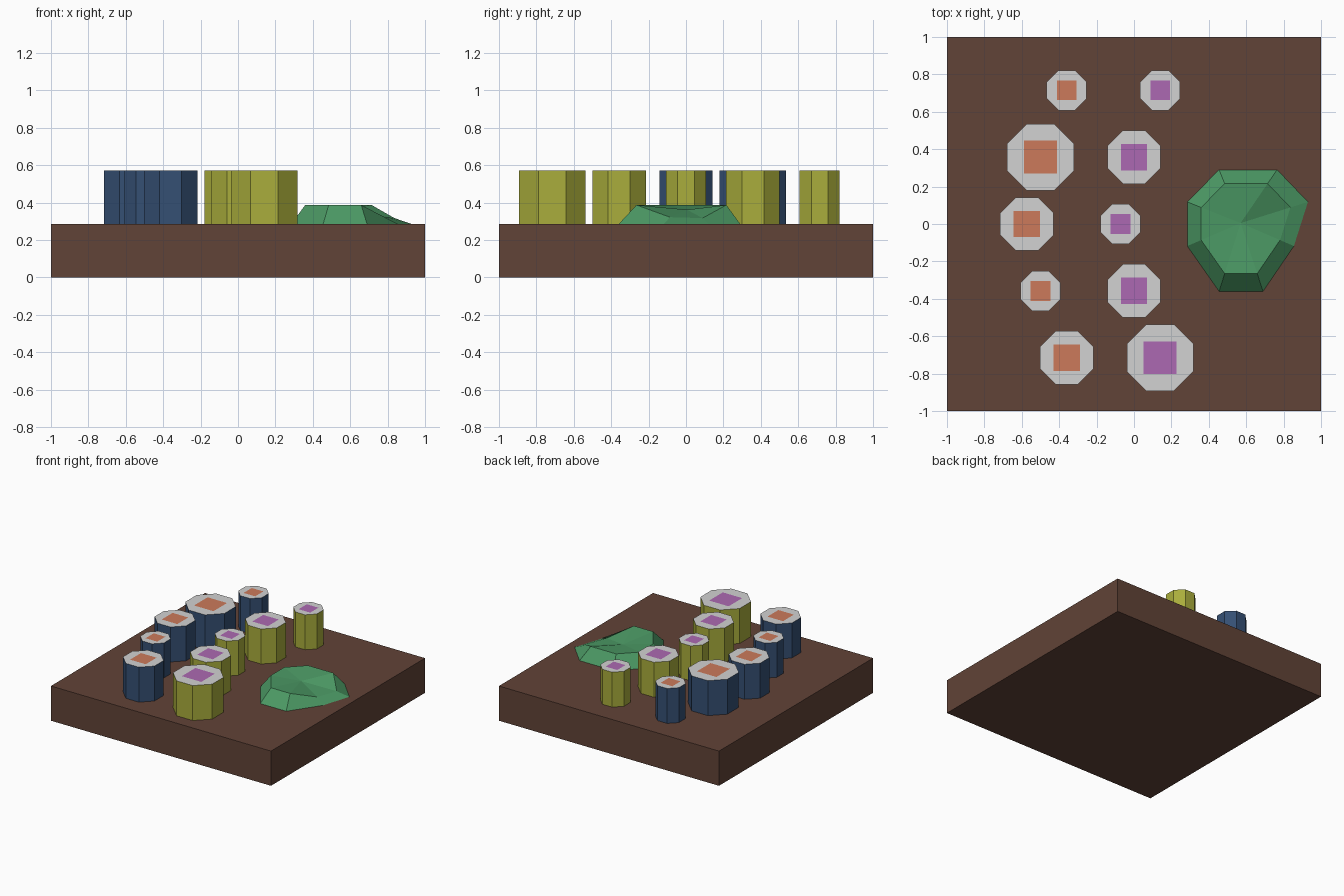
import bpy, bmesh, math

if "Cube" in bpy.data.objects:
    bpy.data.objects.remove(bpy.data.objects["Cube"])


def lin(c):
    c /= 255
    return c / 12.92 if c <= 0.04045 else ((c + 0.055) / 1.055) ** 2.4


def material(name, r, g, b):
    m = bpy.data.materials.new(name)
    m.diffuse_color = (lin(r), lin(g), lin(b), 1)
    m.use_nodes = True
    m.node_tree.nodes["Principled BSDF"].inputs["Base Color"].default_value = m.diffuse_color
    return m


wood = material("brown_wood", 97, 67, 55)
rice = material("rice_grey", 210, 210, 210)
navy = material("navy_wrap", 53, 80, 116)
olive = material("olive_wrap", 170, 174, 60)
orange = material("orange_filling", 204, 122, 91)
purple = material("purple_filling", 172, 105, 178)
green = material("green_paste", 76, 154, 101)

BOARD_TOP, ROLL_TOP = 0.285, 0.572


def finish(name, bm, mats):
    bmesh.ops.recalc_face_normals(bm, faces=bm.faces[:])
    me = bpy.data.meshes.new(name)
    bm.to_mesh(me)
    bm.free()
    for m in mats:
        me.materials.append(m)
    ob = bpy.data.objects.new(name, me)
    bpy.context.collection.objects.link(ob)
    return ob


def roll(name, x, y, r, wrap, filling):
    """Octagonal roll: wrapped sides, rice top, flush square filling."""
    bm = bmesh.new()
    R = r / math.cos(math.pi / 8)
    pts = [(x + R * math.cos(a), y + R * math.sin(a))
           for a in (math.pi / 8 + k * math.pi / 4 for k in range(8))]
    low = [bm.verts.new((*p, BOARD_TOP)) for p in pts]
    top = [bm.verts.new((*p, ROLL_TOP)) for p in pts]
    h = r * 0.495
    sq = [bm.verts.new((x + sx * h, y + sy * h, ROLL_TOP))
          for sx, sy in ((1, 1), (-1, 1), (-1, -1), (1, -1))]
    bm.faces.new(low[::-1])
    for i in range(8):
        j = (i + 1) % 8
        bm.faces.new((low[i], low[j], top[j], top[i]))
    # rice ring between the octagon and the square
    for k in range(4):
        a, b, c = top[2 * k], top[2 * k + 1], top[(2 * k + 2) % 8]
        bm.faces.new((a, b, sq[k])).material_index = 1
        bm.faces.new((b, c, sq[(k + 1) % 4], sq[k])).material_index = 1
    bm.faces.new(sq).material_index = 2
    finish(name, bm, (wrap, rice, filling))


# serving board
bm = bmesh.new()
bmesh.ops.create_cube(bm, size=1)
for v in bm.verts:
    v.co = (v.co.x * 2, v.co.y * 2, (v.co.z + 0.5) * BOARD_TOP)
finish("board", bm, (wood,))

# two curved rows of rolls, back to front
S, M, L = 0.107, 0.143, 0.178
rows = (
    ("navy_roll", navy, orange,
     ((-0.36, S), (-0.50, L), (-0.573, M), (-0.50, S), (-0.36, M))),
    ("olive_roll", olive, purple,
     ((0.14, S), (0.0, M), (-0.073, S), (0.0, M), (0.14, L))),
)
for name, wrap, filling, items in rows:
    for i, (x, r) in enumerate(items):
        roll(f"{name}_{i + 1}", x, 0.715 - i * 0.3575, r, wrap, filling)

# faceted mound of paste: outline, smaller raised ring, slightly sunken middle
outline = [(0.285, 0.118), (0.455, 0.29), (0.765, 0.29), (0.93, 0.118),
           (0.855, -0.118), (0.69, -0.36), (0.455, -0.36), (0.285, -0.118)]
heights = [0.387, 0.387, 0.387, 0.317, 0.322, 0.387, 0.387, 0.387]
cx, cy = 0.57, 0.005
bm = bmesh.new()
base = [bm.verts.new((x, y, BOARD_TOP)) for x, y in outline]
ring = [bm.verts.new((cx + (x - cx) * 0.74, cy + (y - cy) * 0.74, z))
        for (x, y), z in zip(outline, heights)]
mid = bm.verts.new((cx, cy, 0.362))
bm.faces.new(base)
for i in range(8):
    j = (i + 1) % 8
    bm.faces.new((base[i], base[j], ring[j], ring[i]))
    bm.faces.new((ring[i], ring[j], mid))
finish("paste_mound", bm, (green,))
